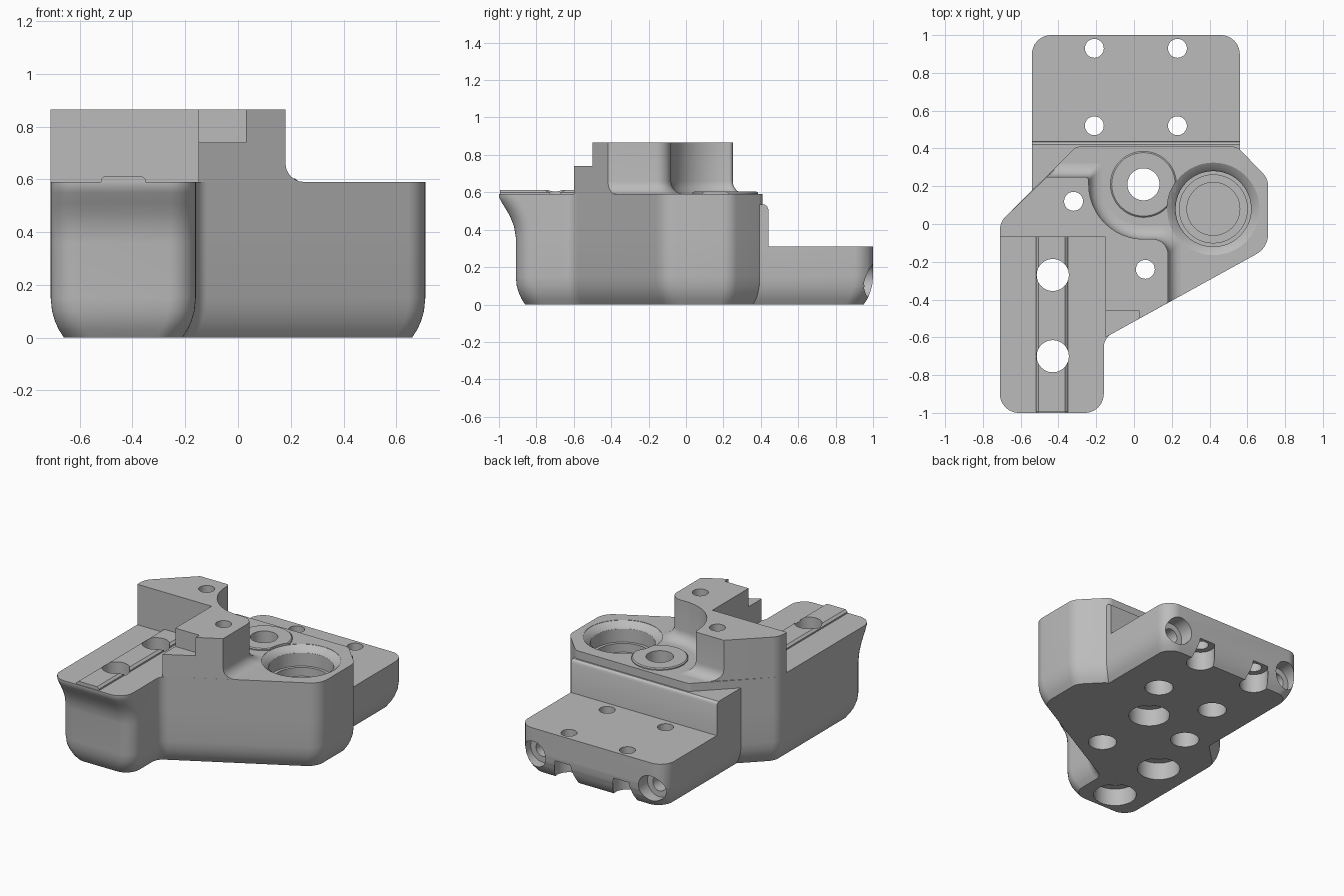
import bpy, bmesh
from math import sin, cos, pi, sqrt
from mathutils import Vector, Matrix

cube = bpy.data.objects.get("Cube")
if cube:
    bpy.data.objects.remove(cube, do_unlink=True)

grey = bpy.data.materials.new("machined grey")
grey.use_nodes = True
grey.diffuse_color = (0.5, 0.5, 0.5, 1)
grey.node_tree.nodes["Principled BSDF"].inputs["Base Color"].default_value = grey.diffuse_color


def finish(name, bm):
    bmesh.ops.recalc_face_normals(bm, faces=bm.faces)
    mesh = bpy.data.meshes.new(name)
    bm.to_mesh(mesh)
    bm.free()
    mesh.materials.append(grey)
    obj = bpy.data.objects.new(name, mesh)
    bpy.context.collection.objects.link(obj)
    return obj


def skin(bm, rings):
    """Join equal rings of points into a closed solid."""
    rows = [[bm.verts.new(p) for p in ring] for ring in rings]
    for a, b in zip(rows, rows[1:]):
        for i in range(len(a)):
            j = (i + 1) % len(a)
            bm.faces.new((a[i], a[j], b[j], b[i]))
    bm.faces.new(rows[0][::-1])
    bm.faces.new(rows[-1])


def outline(corners, insets):
    """Counter-clockwise outline of (x, y, radius), each edge moved inward."""
    pts = [Vector(c[:2]) for c in corners]
    n = len(pts)
    moved = []
    for i in range(n):
        d0 = (pts[i] - pts[i - 1]).normalized()
        d1 = (pts[(i + 1) % n] - pts[i]).normalized()
        n0, n1 = Vector((-d0.y, d0.x)), Vector((-d1.y, d1.x))
        det = n0.x * n1.y - n0.y * n1.x
        a, b = insets[i - 1], insets[i]
        moved.append(pts[i] + Vector((a * n1.y - b * n0.y, b * n0.x - a * n1.x)) / det)
    ring = []
    for i, p in enumerate(moved):
        r = corners[i][2]
        if r == 0:
            ring.append(p)
            continue
        u = (moved[i - 1] - p).normalized()
        v = (moved[(i + 1) % n] - p).normalized()
        half = u.angle(v) / 2
        centre = p + (u + v).normalized() * r / sin(half)
        a = p + u * r * cos(half) / sin(half) - centre
        b = p + v * r * cos(half) / sin(half) - centre
        ring += [centre + a.lerp(b, k / 8).normalized() * r for k in range(9)]
    return ring


def loft(name, corners, levels):
    bm = bmesh.new()
    skin(bm, [[(p.x, p.y, z) for p in outline(corners, ins)] for z, ins in levels])
    return finish(name, bm)


def lathe(bm, place, profile, steps=48):
    skin(bm, [[place @ Vector((r * cos(2 * pi * k / steps), r * sin(2 * pi * k / steps), z))
               for k in range(steps)] for r, z in profile])


def belly(z):
    """Inward curve of the walls near the underside."""
    return 0.25 - sqrt(0.0625 - (0.15 - z) ** 2) if z < 0.15 else 0


TOP = 0.59
low = [0, 0.03, 0.06, 0.1, 0.15]

# Main body with an arm whose nose flares out at the top
body_corners = [(-.71, -1, .1), (-.16, -1, .1), (-.16, -.605, .08), (.71, -.125, .12),
                (.71, .24, .1), (.545, .41, .06), (-.305, .41, .05), (-.71, .01, .1)]
levels = [(z, [belly(z) + 0.09] + [belly(z)] * 7) for z in low]
for z, nose in [(.36, .09), (.42, .08), (.47, .06), (.51, .037), (.55, .012), (.575, 0), (TOP, 0)]:
    levels.append((z, [nose] + [0] * 7))
body = loft("main_body", body_corners, levels)

# Rear mounting plate and the shoulder above it
plate_corners = [(-.54, .1, 0), (.56, .1, 0), (.56, 1, .1), (-.54, 1, .1)]
plate = loft("rear_plate", plate_corners, [(z, [0] + [belly(z)] * 3) for z in low + [.31]])
shoulder_corners = [(-.54, .1, 0), (.56, .1, 0), (.56, .44, 0), (-.54, .44, 0)]
shoulder = loft("rear_shoulder", shoulder_corners,
                [(z, [0, 0, b, 0]) for z, b in [(.2, 0), (.51, 0), (.525, .006), (.535, .02)]])

# Raised block, curved around the boss, with a filleted foot on the inner side
arc = [(.05 + .29 * cos(a), .21 + .29 * sin(a), 0)
       for a in [-pi / 2 - k * pi / 24 for k in range(13)]]
block_corners = ([(-.71, -.07, 0), (-.15, -.07, 0), (-.15, -.46, 0), (.03, -.46, 0),
                  (.03, -.5, 0), (.18, -.417, 0), (.18, -.08, .08)] + arc
                 + [(-.24, .25, .02), (-.46, .25, 0), (-.71, .01, .1)])
count = len(block_corners)
foot = [0 if i < 5 or i >= count - 2 else -1 for i in range(count)]
levels = []
for k in range(7):
    a = k * pi / 12
    levels.append((TOP + .07 * (1 - cos(a)), [f * .07 * (1 - sin(a)) for f in foot]))
levels.append((.865, [0] * count))
block = loft("raised_block", block_corners, levels)
ledge = loft("front_ledge", [(-.15, -.6, 0), (.03, -.5, 0), (.03, -.46, 0), (-.15, -.46, 0)],
             [(TOP, [0] * 4), (.74, [0] * 4)])

# Chamfered rail along the arm
bm = bmesh.new()
section = [(-.52, .57), (-.35, .57), (-.35, .6), (-.365, .613), (-.505, .613), (-.52, .6)]
skin(bm, [[(x, y, z) for x, z in section] for y in (-.995, -.07)])
rail = finish("arm_rail", bm)

# Boss ring round the centre hole
bm = bmesh.new()
lathe(bm, Matrix.Translation((.05, .21, 0)), [(.175, .5), (.175, .597), (.168, .603)])
boss = finish("boss_ring", bm)

# Holes with counterbores below, the stepped bearing seat and the rear bores
bm = bmesh.new()
holes = [(x, y, .05, .09, .13) for x in (-.21, .23) for y in (.52, .93)]
holes += [(-.32, .12, .05, .09, .15), (.06, -.24, .05, .09, .15), (.05, .21, .085, .13, .12),
          (-.43, -.27, .085, .135, .12), (-.43, -.7, .085, .135, .12)]
for x, y, r, wide, depth in holes:
    lathe(bm, Matrix.Translation((x, y, 0)), [(wide, -.1), (wide, depth), (r, depth), (r, 1)])
lathe(bm, Matrix.Translation((.42, .08, 0)),
      [(.14, .2), (.14, .4), (.18, .4), (.18, .46), (.2, .46), (.2, .55),
       (.21, .565), (.245, TOP - .002), (.245, .7)])
for x in (-.43, .45):
    lathe(bm, Matrix.Translation((x, 1, .13)) @ Matrix.Rotation(-pi / 2, 4, 'X'),
          [(.05, -.3), (.05, -.1), (.09, -.1), (.09, .1)])
cutter = finish("hole_cutter", bm)
cutter.hide_render = True

for obj in (body, plate, shoulder, block, rail, boss):
    mod = obj.modifiers.new("holes", 'BOOLEAN')
    mod.operation = 'DIFFERENCE'
    mod.solver = 'EXACT'
    mod.object = cutter
    bpy.ops.object.select_all(action='DESELECT')
    obj.select_set(True)
    bpy.context.view_layer.objects.active = obj
    bpy.ops.object.modifier_apply(modifier=mod.name)
    bpy.ops.object.shade_smooth_by_angle(angle=0.5)
bpy.data.objects.remove(cutter, do_unlink=True)
